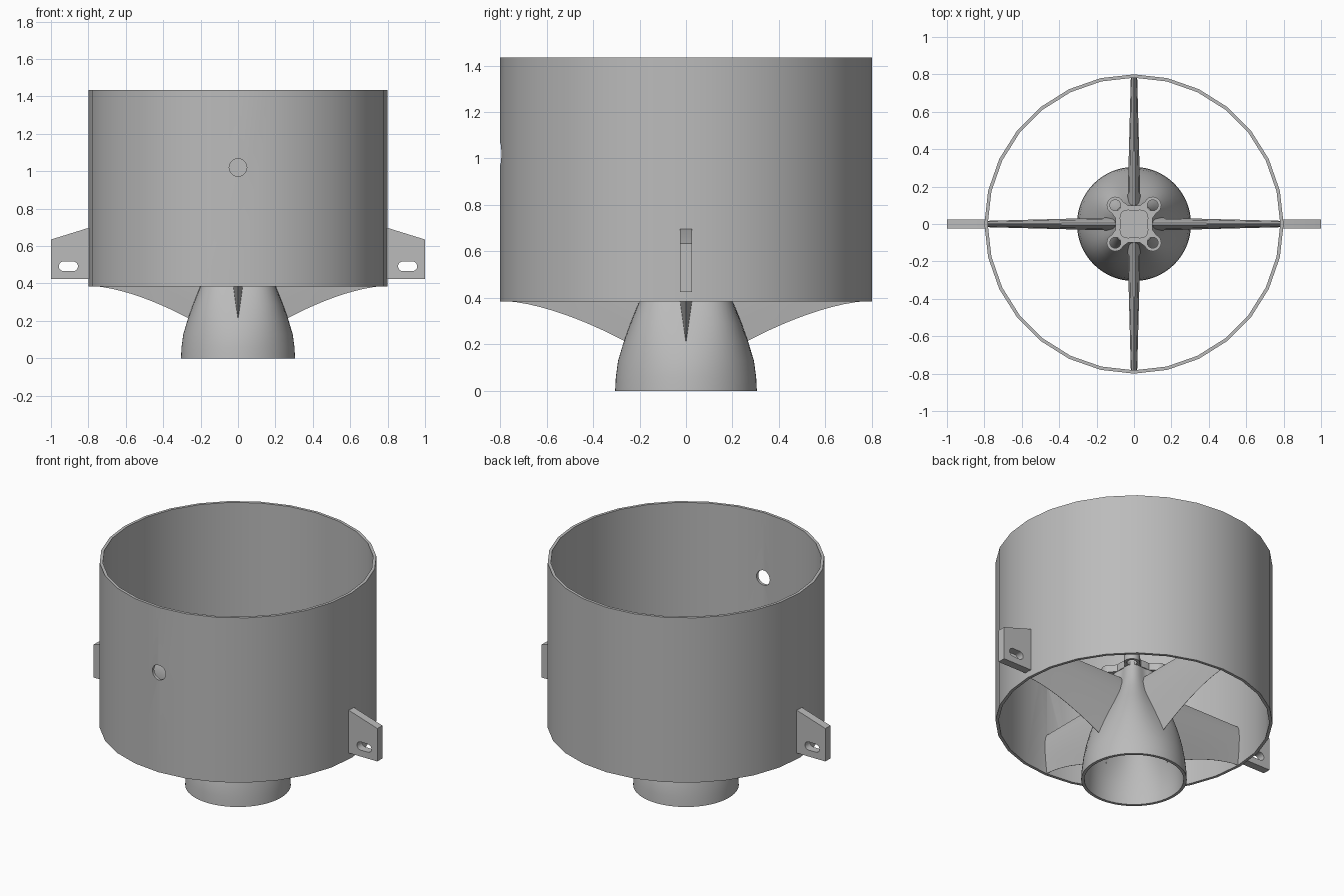
import bpy, bmesh, math
from mathutils import Matrix

if "Cube" in bpy.data.objects:
    bpy.data.objects.remove(bpy.data.objects["Cube"], do_unlink=True)

grey = bpy.data.materials.new("plain_grey")
grey.use_nodes = True
colour = (0.5, 0.5, 0.5, 1)
grey.diffuse_color = colour
grey.node_tree.nodes["Principled BSDF"].inputs["Base Color"].default_value = colour


def finish(name, bm):
    bmesh.ops.recalc_face_normals(bm, faces=bm.faces)
    mesh = bpy.data.meshes.new(name)
    bm.to_mesh(mesh)
    bm.free()
    mesh.materials.append(grey)
    ob = bpy.data.objects.new(name, mesh)
    bpy.context.collection.objects.link(ob)
    return ob


def skin(name, rings, wrap=False, caps=False):
    """Join equal rings of points with quads."""
    bm = bmesh.new()
    loops = [[bm.verts.new(p) for p in ring] for ring in rings]
    pairs = list(zip(loops, loops[1:]))
    if wrap:
        pairs.append((loops[-1], loops[0]))
    for a, b in pairs:
        for i in range(len(a)):
            j = (i + 1) % len(a)
            bm.faces.new((a[i], a[j], b[j], b[i]))
    if caps:
        bm.faces.new(loops[0])
        bm.faces.new(loops[-1])
    return finish(name, bm)


def prism(name, outline, low, high, place):
    """Extrude a flat outline; place maps (u, v, depth) to space."""
    return skin(name, [[place(u, v, d) for u, v in outline] for d in (low, high)], caps=True)


def circle(cx, cy, r, n=24, start=0, sweep=math.tau):
    return [(cx + r * math.cos(start + sweep * i / n),
             cy + r * math.sin(start + sweep * i / n)) for i in range(n)]


def cut(ob, cutter):
    mod = ob.modifiers.new("cut", 'BOOLEAN')
    mod.operation, mod.solver, mod.object = 'DIFFERENCE', 'EXACT', cutter
    cutter.hide_render = True
    bpy.context.view_layer.objects.active = ob
    bpy.ops.object.modifier_apply(modifier=mod.name)
    bpy.data.objects.remove(cutter, do_unlink=True)


def smooth(ob, angle=30):
    bpy.ops.object.select_all(action='DESELECT')
    ob.select_set(True)
    bpy.context.view_layer.objects.active = ob
    bpy.ops.object.shade_smooth_by_angle(angle=math.radians(angle))


def flat_xy(u, v, d):
    return (u, v, d)


def flat_xz(u, v, d):
    return (u, d, v)


# Outer duct with a round port in the front
duct_profile = [(0.8, 0.385), (0.8, 1.435), (0.782, 1.435), (0.782, 0.385)]
duct = skin("outer_duct", [[(x, y, z) for x, y in circle(0, 0, r, 28)]
                           for r, z in duct_profile], wrap=True)
cut(duct, prism("port_cutter", circle(0, 1.02, 0.047), -0.9, -0.7, flat_xz))
smooth(duct)

# Slotted mounting brackets on both sides
tab = [(0.785, 0.425), (1.0, 0.425), (1.0, 0.635), (0.8, 0.697), (0.785, 0.697)]
slot = (circle(0.932, 0.492, 0.026, 12, -math.pi / 2, math.pi * 12 / 11)
        + circle(0.882, 0.492, 0.026, 12, math.pi / 2, math.pi * 12 / 11))
for side, label in ((1, "left"), (-1, "right")):
    bracket = prism(label + "_bracket", [(side * x, z) for x, z in tab], -0.025, 0.025, flat_xz)
    cut(bracket, prism("slot_cutter", [(side * x, z) for x, z in slot], -0.1, 0.1, flat_xz))
    smooth(bracket)

# Hollow central bell, round at the mouth and four-lobed at the neck
bell_profile = [(0.305, 0), (0.302, 0.06), (0.293, 0.13), (0.274, 0.21), (0.25, 0.29),
                (0.217, 0.38), (0.18, 0.46), (0.143, 0.54), (0.115, 0.62), (0.104, 0.72)]


def lobed_ring(r, z, n=64):
    amount = 0.12 * min(1, max(0, (z - 0.12) / 0.5))
    ring = []
    for i in range(n):
        a = math.tau * i / n
        k = r * (1 - amount * math.cos(4 * a))
        ring.append((k * math.cos(a), k * math.sin(a), z))
    return ring


outer = [lobed_ring(r, z) for r, z in bell_profile]
inner = [lobed_ring(r - 0.018, z) for r, z in reversed(bell_profile)]
smooth(skin("central_bell", outer + inner, wrap=True), 40)

# Four-eared flange on the neck, with bolt holes and a shallow recess
outline = []
for q in range(4):
    turn = q * math.pi / 2
    side_points = [(0.1, 0.0), (0.098, 0.03)]
    ear = circle(0.1, 0.1, 0.046, 14, math.radians(-65), math.radians(237))
    for x, y in side_points + ear + [(0.03, 0.098)]:
        outline.append((x * math.cos(turn) - y * math.sin(turn),
                        x * math.sin(turn) + y * math.cos(turn)))
flange = prism("neck_flange", outline, 0.70, 0.745, flat_xy)
for sx in (-1, 1):
    for sy in (-1, 1):
        cut(flange, prism("bolt_cutter", circle(0.1 * sx, 0.1 * sy, 0.029), 0.6, 0.8, flat_xy))
recess = [p[:2] for p in lobed_ring(0.08, 0.7, 32)]
cut(flange, prism("recess_cutter", recess, 0.73, 0.8, flat_xy))
smooth(flange)

# Four tapered vanes joining bell and duct
section = [(0, 0.03), (0.2, 0.4), (0.4, 0.75), (0.7, 1.0), (0.9, 0.75), (1, 0.15)]
steps = 10
for q, label in enumerate(("left", "back", "right", "front")):
    rings = []
    for s in range(steps + 1):
        t = s / steps
        low_r = 0.25 + 0.536 * t
        low_z = 0.387 - 0.17 * (max(0, 0.79 - low_r) / 0.52) ** 1.6
        thick = 0.034 * (1 - 0.5 * t)
        half = []
        for f, w in section:
            start = 0.25 - 0.16 * f
            half.append((start + (0.786 - start) * t, w * thick, low_z + (0.64 - low_z) * f))
        rings.append(half + [(x, -y, z) for x, y, z in reversed(half)])
    vane = skin(label + "_vane", rings, caps=True)
    vane.data.transform(Matrix.Rotation(q * math.pi / 2, 4, 'Z'))
    smooth(vane, 40)
